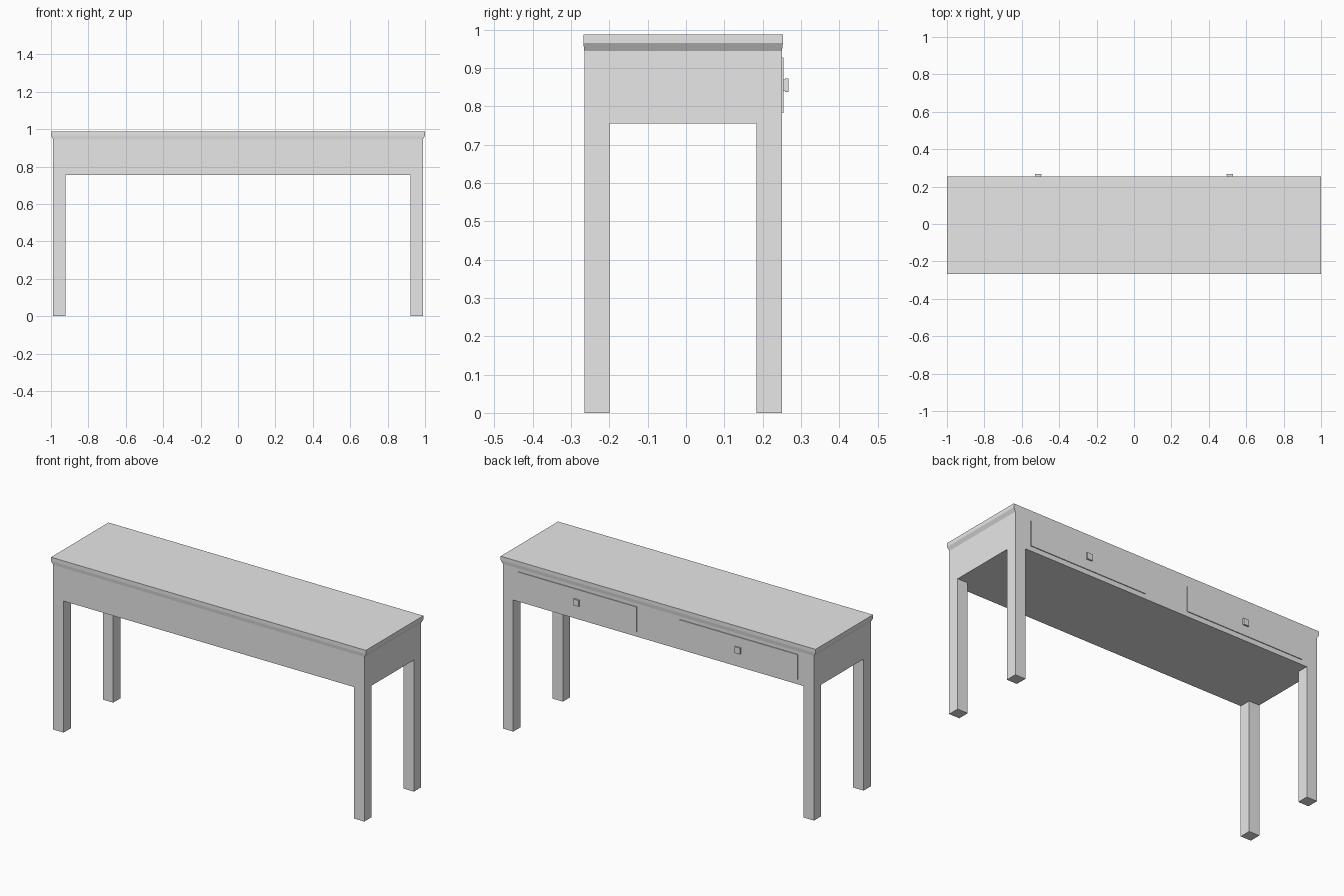
import bpy
import bmesh

default = bpy.data.objects.get("Cube")
if default:
    bpy.data.objects.remove(default, do_unlink=True)

# One plain grey paint for the whole table
grey = bpy.data.materials.new("plain_grey")
grey.use_nodes = True
colour = (0.8, 0.8, 0.8, 1)
grey.diffuse_color = colour
grey.node_tree.nodes["Principled BSDF"].inputs["Base Color"].default_value = colour

MID_Y = -0.0075  # centre line of the table, apart from the knobs


def loft(name, centre, rings, axis="z"):
    """Stack rectangles (half width, half depth, position) along an axis."""
    bm = bmesh.new()
    loops = []
    for w, d, t in rings:
        loop = []
        for sx, sy in ((-1, -1), (1, -1), (1, 1), (-1, 1)):
            a, b = centre[0] + sx * w, centre[1] + sy * d
            loop.append(bm.verts.new((a, b, t) if axis == "z" else (a, t, b)))
        loops.append(loop)
    for low, high in zip(loops, loops[1:]):
        for i in range(4):
            j = (i + 1) % 4
            bm.faces.new((low[i], low[j], high[j], high[i]))
    bm.faces.new(loops[0][::-1])
    bm.faces.new(loops[-1])
    bmesh.ops.recalc_face_normals(bm, faces=bm.faces)
    mesh = bpy.data.meshes.new(name)
    bm.to_mesh(mesh)
    bm.free()
    mesh.materials.append(grey)
    obj = bpy.data.objects.new(name, mesh)
    bpy.context.collection.objects.link(obj)
    return obj


# Apron box, and the top with its sloped moulding
BODY_W, BODY_D = 0.988, 0.258
loft("apron", (0, MID_Y), [(BODY_W, BODY_D, 0.755), (BODY_W, BODY_D, 0.945)])
loft("table_top", (0, MID_Y),
     [(BODY_W, BODY_D, 0.945), (1, 0.2605, 0.965), (1, 0.2605, 0.987)])

# Square legs flush with the apron corners
LEG = 0.033
for sx, side in ((-1, "right"), (1, "left")):
    for sy, end in ((-1, "front"), (1, "back")):
        spot = (sx * (BODY_W - LEG), MID_Y + sy * (BODY_D - LEG))
        loft(f"{end}_{side}_leg", spot, [(LEG, LEG, 0), (LEG, LEG, 0.755)])

    # Drawer front and its knob: narrow stem with a wider square face
    loft(f"{side}_drawer_front", (sx * 0.512, 0.855),
         [(0.375, 0.072, 0.249), (0.375, 0.072, 0.255)], "y")
    loft(f"{side}_knob", (sx * 0.512, 0.855),
         [(0.014, 0.015, 0.254), (0.014, 0.015, 0.258),
          (0.017, 0.018, 0.258), (0.017, 0.018, 0.267)], "y")
